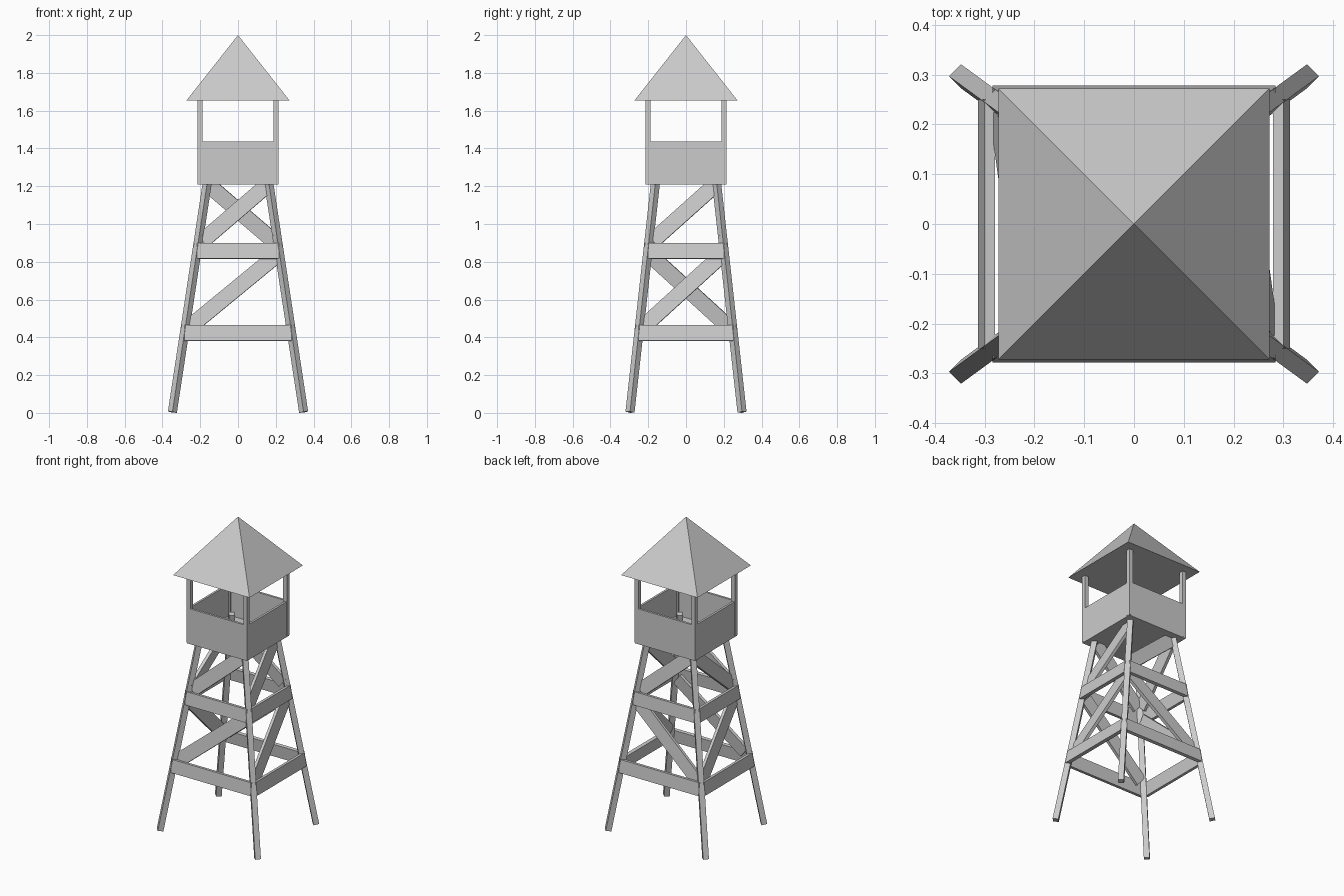
import bpy, bmesh
from mathutils import Vector, Matrix

if "Cube" in bpy.data.objects:
    bpy.data.objects.remove(bpy.data.objects["Cube"])


def finish(bm, name):
    me = bpy.data.meshes.new(name)
    bm.to_mesh(me)
    bm.free()
    ob = bpy.data.objects.new(name, me)
    bpy.context.collection.objects.link(ob)
    return ob


def box(name, lo, hi):
    lo, hi = Vector(lo), Vector(hi)
    bm = bmesh.new()
    bmesh.ops.create_cube(bm, size=1, matrix=Matrix.Translation((lo + hi) / 2)
                          @ Matrix.Diagonal((*(hi - lo), 1)))
    return finish(bm, name)


def plank(name, p, q, normal, width, thick):
    """Board from p to q whose broad side faces along normal."""
    p, q = Vector(p), Vector(q)
    a = (q - p).normalized()
    w = Vector(normal).cross(a).normalized()
    n = a.cross(w)
    rot = Matrix((a, w, n)).transposed().to_4x4()
    bm = bmesh.new()
    bmesh.ops.create_cube(bm, size=1, matrix=Matrix.Translation((p + q) / 2) @ rot
                          @ Matrix.Diagonal(((q - p).length, width, thick, 1)))
    return finish(bm, name)


# Leg centre line: half spread in x and y at height z
def lx(z): return 0.348 - 0.152 * z
def ly(z): return 0.297 - 0.111 * z


# Splayed legs and cabin corner posts
for sx in (-1, 1):
    for sy in (-1, 1):
        plank("leg", (sx * lx(0.004), sy * ly(0.004), 0.004),
              (sx * lx(1.275), sy * ly(1.275), 1.275), (sx, sy, 0), 0.034, 0.034)
        x, y = sx * 0.202, sy * 0.202
        box("corner_post", (x - 0.013, y - 0.013, 1.215), (x + 0.013, y + 0.013, 1.66))


# Point on a tower side: t runs -1..1 along x (front/back) or y (left/right)
def on_side(axis, s, t, z, off):
    if axis == "y":
        return (t * lx(z), s * (ly(z) + off), z)
    return (s * (lx(z) + off), t * ly(z), z)


# Sides: axis, sign, direction of lower and upper diagonal
sides = [("front", "y", -1, 1, 1), ("back", "y", 1, 1, -1),
         ("right", "x", 1, 1, 1), ("left", "x", -1, -1, 1)]
for name, axis, s, low, up in sides:
    n = (0, s, 0.111) if axis == "y" else (s, 0, 0.152)
    # Horizontal girts
    for z in (0.422, 0.858):
        plank(name + "_girt", on_side(axis, s, -1, z, 0.012),
              on_side(axis, s, 1, z, 0.012), n, 0.083, 0.022)
    # Diagonal braces
    for d, z0, z1 in ((low, 0.46, 0.83), (up, 0.91, 1.2)):
        plank(name + "_brace", on_side(axis, s, -0.9 * d, z0, -0.006),
              on_side(axis, s, 0.9 * d, z1, -0.006), n, 0.083, 0.02)

# Cabin floor and parapet walls
R, T = 0.214, 0.014
box("cabin_floor", (-R, -R, 1.21), (R, R, 1.235))
for s in (-1, 1):
    a, b = sorted((s * R, s * (R - T)))
    box("cabin_wall", (-R, a, 1.21), (R, b, 1.437))
    box("cabin_wall", (a, -R + T, 1.21), (b, R - T, 1.437))

# Pyramid roof
bm = bmesh.new()
E = 0.272
base = [bm.verts.new((x * E, y * E, 1.655)) for x, y in ((-1, -1), (1, -1), (1, 1), (-1, 1))]
apex = bm.verts.new((0, 0, 2))
bm.faces.new(base[::-1])
for i in range(4):
    bm.faces.new((base[i], base[(i + 1) % 4], apex))
finish(bm, "roof")
